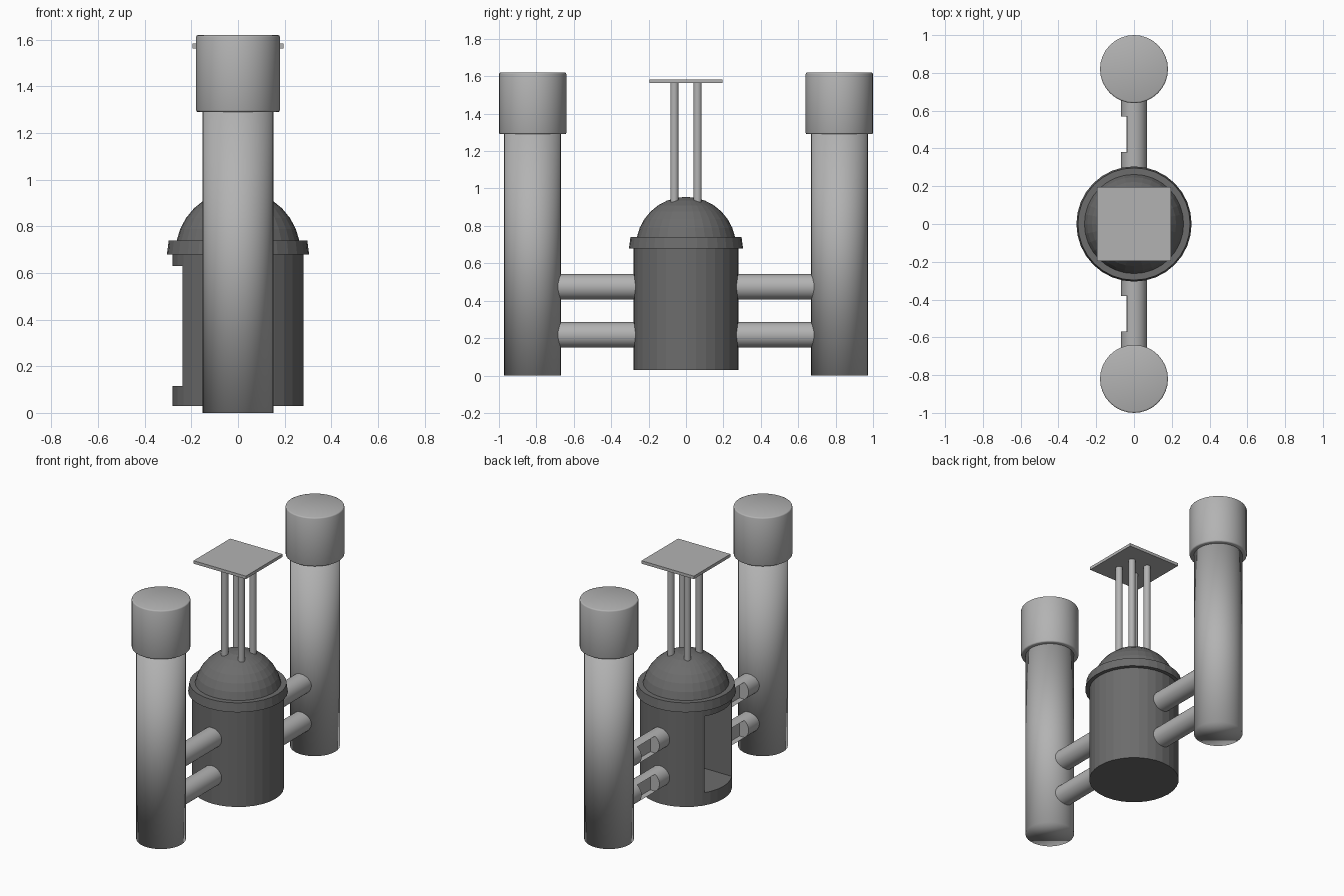
import bpy, math

if "Cube" in bpy.data.objects:
    bpy.data.objects.remove(bpy.data.objects["Cube"])


def grey(name, v):
    m = bpy.data.materials.new(name)
    m.diffuse_color = (v, v, v, 1)
    m.use_nodes = True
    m.node_tree.nodes["Principled BSDF"].inputs["Base Color"].default_value = m.diffuse_color
    return m


DARK, MID = grey("dark_grey", 0.15), grey("mid_grey", 0.45)


def cylinder(name, r, loc, length, rot=(0, 0, 0), bevel=0.0, sharp=35, mat=MID):
    bpy.ops.mesh.primitive_cylinder_add(vertices=32, radius=r, depth=length, location=loc, rotation=rot)
    ob = bpy.context.object
    ob.name = name
    ob.data.materials.append(mat)
    if bevel:
        m = ob.modifiers.new("bevel", 'BEVEL')
        m.width, m.segments = bevel, 2
    if sharp:
        bpy.ops.object.shade_smooth_by_angle(angle=math.radians(sharp))
    return ob


def box(name, lo, hi):
    bpy.ops.mesh.primitive_cube_add(size=1, location=[(a + b) / 2 for a, b in zip(lo, hi)])
    ob = bpy.context.object
    ob.name = name
    ob.scale = [b - a for a, b in zip(lo, hi)]
    bpy.ops.object.transform_apply(location=False, rotation=False, scale=True)
    return ob


def cut(target, lo, hi):
    c = box("cutter", lo, hi)
    m = target.modifiers.new("cut", 'BOOLEAN')
    m.operation, m.object, m.solver = 'DIFFERENCE', c, 'EXACT'
    bpy.context.view_layer.objects.active = target
    bpy.ops.object.modifier_apply(modifier=m.name)
    bpy.data.objects.remove(c)


def ring(name, profile, segs=32):
    # closed profile of (radius, z) points swept around the z axis
    n = len(profile)
    verts = [(r * math.cos(2 * math.pi * i / segs), r * math.sin(2 * math.pi * i / segs), z)
             for i in range(segs) for r, z in profile]
    faces = [(i * n + j, (i + 1) % segs * n + j, (i + 1) % segs * n + (j + 1) % n, i * n + (j + 1) % n)
             for i in range(segs) for j in range(n)]
    me = bpy.data.meshes.new(name)
    me.from_pydata(verts, [], faces)
    ob = bpy.data.objects.new(name, me)
    bpy.context.collection.objects.link(ob)
    return ob


# central tank with an alcove on the -x side
tank = cylinder("tank_body", 0.28, (0, 0, 0.36), 0.66, sharp=0, mat=DARK)
cut(tank, (-0.4, -0.145, 0.115), (0.0, 0.145, 0.63))

# flared rim and faceted dome
rim = ring("tank_rim", [(0.25, 0.68), (0.305, 0.68), (0.297, 0.74), (0.25, 0.74)])
rim.data.materials.append(DARK)
bpy.ops.mesh.primitive_uv_sphere_add(segments=32, ring_count=16, radius=0.268, location=(0, 0, 0.687))
dome = bpy.context.object
dome.name = "tank_dome"
dome.data.materials.append(DARK)
# keep only the upper half of the dome
cut(dome, (-0.5, -0.5, 0.2), (0.5, 0.5, 0.683))

# posts and flat roof plate
for x in (-0.055, 0.069):
    for y in (-0.062, 0.062):
        cylinder("roof_post", 0.022, (x, y, 1.215), 0.71)
plate = box("roof_plate", (-0.195, -0.195, 1.563), (0.195, 0.195, 1.583))
plate.data.materials.append(MID)

# side columns and caps, with connecting pipes slotted on the -x side
for s in (-1, 1):
    cylinder("column", 0.152, (0, s * 0.82, 0.65), 1.30, sharp=180)
    cylinder("column_cap", 0.18, (0, s * 0.82, 1.455), 0.33, bevel=0.008, sharp=180)
    for z in (0.474, 0.217):
        pipe = cylinder("pipe", 0.068, (0, s * 0.475, z), 0.45, rot=(math.pi / 2, 0, 0))
        a, b = sorted((s * 0.38, s * 0.57))
        cut(pipe, (-0.1, a, z - 0.056), (0.0, b, z + 0.058))
